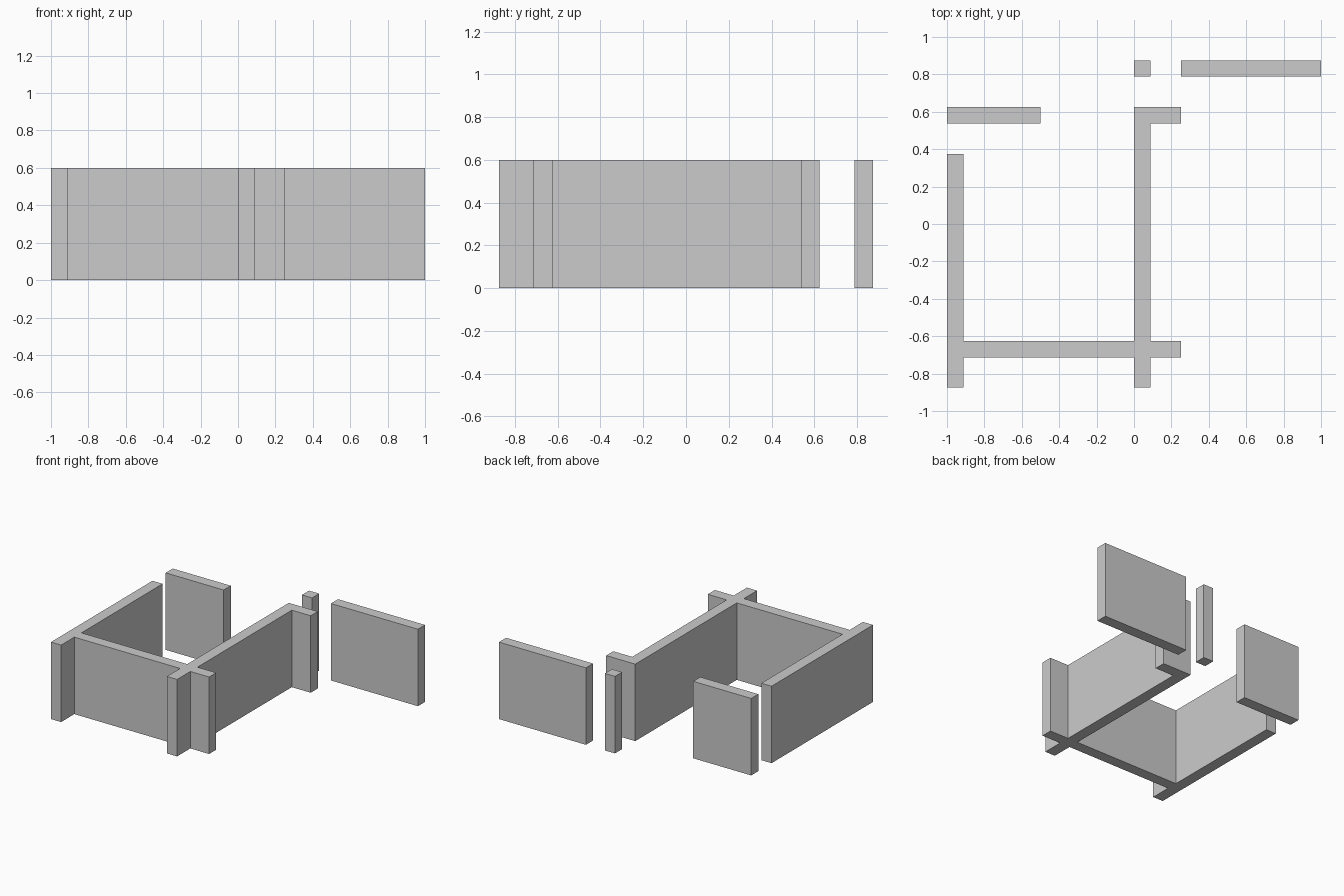
import bpy, bmesh

if "Cube" in bpy.data.objects:
    bpy.data.objects.remove(bpy.data.objects["Cube"])

H = 0.6       # wall height
T = 0.0875    # wall thickness


def extrude_plan(name, outline):
    """Extrude a counter-clockwise floor-plan outline up to wall height."""
    bm = bmesh.new()
    base = bm.faces.new([bm.verts.new((x, y, 0)) for x, y in outline])
    top = bmesh.ops.extrude_face_region(bm, geom=[base], use_keep_orig=True)
    verts = [g for g in top["geom"] if isinstance(g, bmesh.types.BMVert)]
    bmesh.ops.translate(bm, verts=verts, vec=(0, 0, H))
    bmesh.ops.recalc_face_normals(bm, faces=bm.faces)
    mesh = bpy.data.meshes.new(name)
    bm.to_mesh(mesh)
    bm.free()
    obj = bpy.data.objects.new(name, mesh)
    bpy.context.collection.objects.link(obj)
    return obj


def rect(x0, x1, y1):
    """Plan of a straight wall whose back edge is at y1."""
    return [(x0, y1 - T), (x1, y1 - T), (x1, y1), (x0, y1)]


# Joined walls: left wall, front cross wall and middle wall with its short return
L = -1 + T
F0, F1 = -0.625 - T, -0.625
extrude_plan("joined_walls", [
    (-1, -0.875), (L, -0.875), (L, F0), (0, F0), (0, -0.875), (T, -0.875),
    (T, F0), (0.25, F0), (0.25, F1), (T, F1), (T, 0.625 - T),
    (0.25, 0.625 - T), (0.25, 0.625), (0, 0.625), (0, F1), (L, F1),
    (L, 0.375), (-1, 0.375),
])

# Free-standing pieces
extrude_plan("left_back_wall", rect(-1, -0.5, 0.625))
extrude_plan("back_post", rect(0, T, 0.875))
extrude_plan("right_back_wall", rect(0.25, 1, 0.875))
